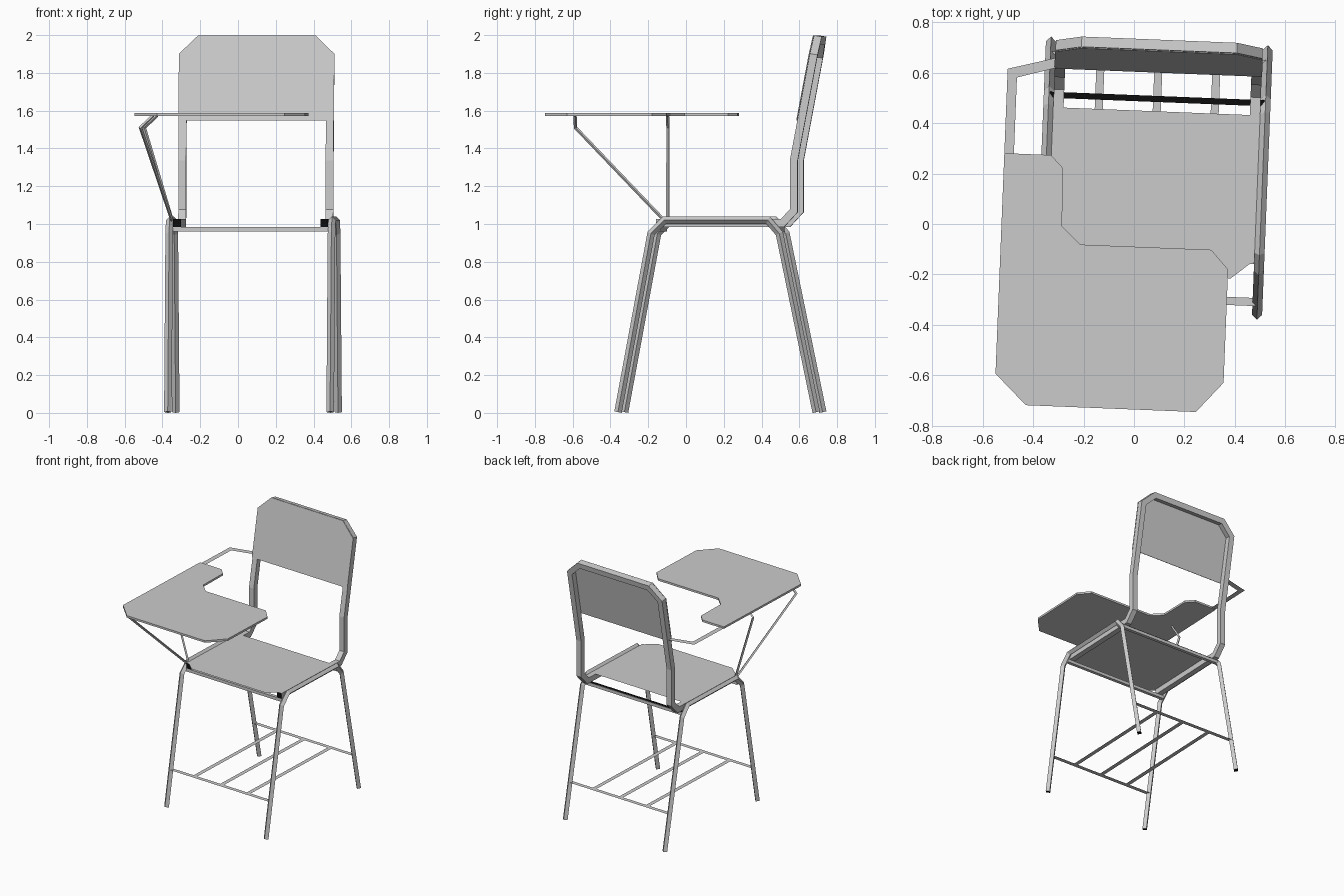
import bpy, bmesh
from math import cos, sin, pi
from mathutils import Vector

if "Cube" in bpy.data.objects:
    bpy.data.objects.remove(bpy.data.objects["Cube"], do_unlink=True)

CX = 0.072       # chair centreline; the desk arm overhangs one side
TURN = -0.04     # whole chair is turned slightly about z


def material(name, value):
    mat = bpy.data.materials.new(name)
    mat.use_nodes = True
    color = (value, value, value, 1)
    mat.diffuse_color = color
    mat.node_tree.nodes["Principled BSDF"].inputs["Base Color"].default_value = color
    return mat


GREY = material("light_grey", 0.6)
BLACK = material("black", 0.004)


def finish(name, bm, *mats):
    bmesh.ops.recalc_face_normals(bm, faces=bm.faces[:])
    mesh = bpy.data.meshes.new(name)
    bm.to_mesh(mesh)
    bm.free()
    for mat in mats:
        mesh.materials.append(mat)
    obj = bpy.data.objects.new(name, mesh)
    obj.rotation_euler.z = TURN
    bpy.context.collection.objects.link(obj)


def sweep(name, path, radius, spin=0.0):
    """Mitred four-sided tube along a polyline, with black end caps."""
    path = [Vector(p) for p in path]
    dirs = [(b - a).normalized() for a, b in zip(path, path[1:])]
    v = dirs[0].cross(Vector((1, 0, 0))).normalized()
    u = v.cross(dirs[0])
    angles = [spin + i * pi / 2 for i in range(4)]
    ring = [path[0] + radius * (u * cos(a) + v * sin(a)) for a in angles]
    bm = bmesh.new()
    rings = []
    for i, p in enumerate(path):
        before, after = dirs[max(i - 1, 0)], dirs[min(i, len(dirs) - 1)]
        normal = before + after
        ring = [q + before * ((p - q).dot(normal) / before.dot(normal)) for q in ring]
        rings.append([bm.verts.new(q) for q in ring])
    for a, b in zip(rings, rings[1:]):
        for i in range(4):
            j = (i + 1) % 4
            bm.faces.new((a[i], a[j], b[j], b[i]))
    for end in (rings[0], rings[-1]):
        bm.faces.new(end).material_index = 1
    finish(name, bm, GREY, BLACK)


def slab(name, points, offset=None, mat=GREY):
    """Flat polygon, thickened along offset when one is given."""
    bm = bmesh.new()
    face = bm.faces.new([bm.verts.new(p) for p in points])
    if offset:
        top = bmesh.ops.extrude_face_region(bm, geom=[face], use_keep_orig=True)
        moved = [g for g in top["geom"] if isinstance(g, bmesh.types.BMVert)]
        bmesh.ops.translate(bm, verts=moved, vec=offset)
    finish(name, bm, mat)


def strip(name, x0, x1, y0, y1, z, offset=None, mat=GREY):
    slab(name, [(x0, y0, z), (x1, y0, z), (x1, y1, z), (x0, y1, z)], offset, mat)


# Side frames: front leg, seat rail and rear leg in one bent diamond tube
LEG = [(-0.34, 0.004), (-0.165, 0.95), (-0.095, 1.02), (0.455, 1.02), (0.515, 0.95), (0.71, 0.004)]
for side, s in (("right", -1), ("left", 1)):
    sweep(side + "_leg_frame", [(CX + s * 0.43, y, z) for y, z in LEG], 0.02)

# Crossbars joining the frames under the seat; the rear one has a black top
for name, y in (("front", -0.138), ("rear", 0.487)):
    strip(name + "_crossbar", CX - 0.425, CX + 0.425, y, y + 0.024, 0.96, (0, 0, 0.023))
strip("rear_crossbar_top", CX - 0.425, CX + 0.425, 0.487, 0.511, 0.985, None, BLACK)

# Thin seat sheet with clipped front corners
seat = [(-0.405, 0.45), (-0.405, -0.13), (-0.32, -0.2),
        (0.32, -0.2), (0.405, -0.13), (0.405, 0.45)]
slab("seat", [(CX + x, y, 1.027) for x, y in seat])


# Seat and back frame: square tube from the seat front, up and over the backrest
def lean(z):
    return 0.59 + 0.188 * (z - 1.335)


half = [(0.39, -0.14, 1.005), (0.39, 0.53, 1.005), (0.39, 0.59, 1.07), (0.39, 0.59, 1.335),
        (0.39, lean(1.89), 1.89), (0.3, lean(1.975), 1.975)]
loop = [(CX - x, y, z) for x, y, z in half] + [(CX + x, y, z) for x, y, z in reversed(half)]
sweep("seat_and_back_frame", loop, 0.029, pi / 4)

# Backrest panel on the front of the frame
panel = [(-0.412, 1.547), (-0.412, 1.9), (-0.31, 1.998),
         (0.31, 1.998), (0.412, 1.9), (0.412, 1.547)]
slab("backrest_panel", [(CX + x, lean(z) - 0.0225, z) for x, z in panel], (0, -0.004, 0.001))

# Book rack: flat bars between the legs
RACK_Z = 0.27
strip("rack_front_bar", CX - 0.43, CX + 0.43, -0.306, -0.274, RACK_Z)
strip("rack_rear_bar", CX - 0.43, CX + 0.43, 0.639, 0.671, RACK_Z)
for i in (-1, 0, 1):
    x = CX + i * 0.23
    strip("rack_rung", x - 0.016, x + 0.016, -0.274, 0.639, RACK_Z)

# Writing desk with a notch for the sitter
desk = [(-0.525, 0.26), (-0.34, 0.26), (-0.29, 0.21), (-0.285, -0.02), (-0.21, -0.09),
        (0.31, -0.09), (0.38, -0.165), (0.38, -0.615), (0.275, -0.735),
        (-0.4, -0.735), (-0.525, -0.615)]
slab("writing_desk", [(x, y, 1.572) for x, y in desk], (0, 0, 0.015))

# Flat arm from the backrest to the desk
arm = [(-0.525, 0.2), (-0.525, 0.595), (-0.32, 0.65), (-0.32, 0.61), (-0.487, 0.562), (-0.487, 0.2)]
slab("desk_arm", [(x, y, 1.576) for x, y in arm])

# Struts from the seat rail up to the desk
for name, base_y, top_y in (("front", -0.13, -0.605), ("rear", -0.11, -0.115)):
    sweep(name + "_desk_strut",
          [(-0.345, base_y, 1.02), (-0.492, top_y, 1.51), (-0.425, top_y, 1.575)], 0.009)
